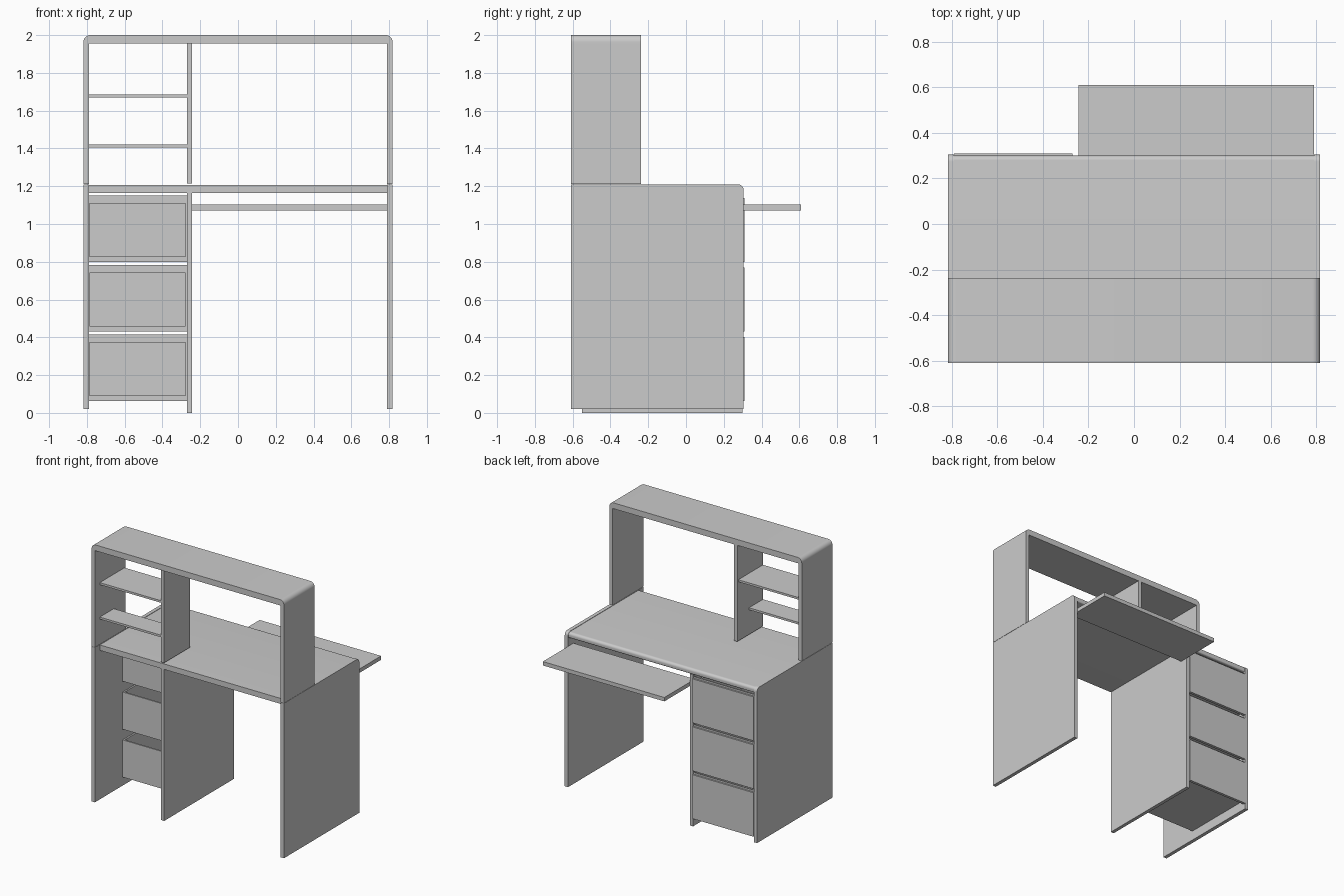
import bpy, bmesh, math

if "Cube" in bpy.data.objects:
    bpy.data.objects.remove(bpy.data.objects["Cube"])


def finish(name, bm, smooth=False):
    bmesh.ops.recalc_face_normals(bm, faces=bm.faces)
    me = bpy.data.meshes.new(name)
    bm.to_mesh(me)
    bm.free()
    ob = bpy.data.objects.new(name, me)
    bpy.context.collection.objects.link(ob)
    if smooth:
        bpy.ops.object.select_all(action='DESELECT')
        ob.select_set(True)
        bpy.context.view_layer.objects.active = ob
        bpy.ops.object.shade_smooth_by_angle(angle=math.radians(35))
    return ob


def add_box(bm, x, y, z):
    vs = [bm.verts.new((a, b, c)) for a in x for b in y for c in z]
    for f in ((0, 1, 3, 2), (4, 6, 7, 5), (0, 4, 5, 1), (2, 3, 7, 6), (0, 2, 6, 4), (1, 5, 7, 3)):
        bm.faces.new([vs[i] for i in f])


def box(name, x, y, z):
    bm = bmesh.new()
    add_box(bm, x, y, z)
    return finish(name, bm)


def rounded(u, v, radii, n=8):
    """Rectangle outline; radii = bottom-left, bottom-right, top-right, top-left."""
    corners = ((u[0], v[0], 1, 1, 180), (u[1], v[0], -1, 1, 270),
               (u[1], v[1], -1, -1, 0), (u[0], v[1], 1, -1, 90))
    pts = []
    for (cu, cv, su, sv, a0), r in zip(corners, radii):
        if r == 0:
            pts.append((cu, cv))
            continue
        for i in range(n + 1):
            a = math.radians(a0 + 90 * i / n)
            pts.append((cu + su * r + r * math.cos(a), cv + sv * r + r * math.sin(a)))
    return pts


def prism(name, pts, axis, lo, hi):
    """Extrude a (u, z) outline along x or y."""
    bm = bmesh.new()
    place = (lambda u, z, d: (d, u, z)) if axis == 'x' else (lambda u, z, d: (u, d, z))
    vs = [bm.verts.new(place(u, z, lo)) for u, z in pts]
    face = bm.faces.new(vs)
    ext = bmesh.ops.extrude_face_region(bm, geom=[face])
    move = place(0, 0, hi - lo)
    bmesh.ops.translate(bm, vec=move, verts=[e for e in ext['geom'] if isinstance(e, bmesh.types.BMVert)])
    return finish(name, bm, True)


W, IN = 0.818, 0.79          # outer and inner half width
DIV = (-0.27, -0.243)        # divider thickness span
BACK, FRONT = -0.61, 0.305   # desk depth
HUTCH = -0.238               # front of the upper shelving

# side panels: lower with rounded front top corner, upper under the roof
for side, x in (("left", (-W, -IN)), ("right", (IN, W))):
    prism(side + "_lower_panel", rounded((BACK, FRONT), (0.02, 1.21), (0, 0, 0.03, 0)), 'x', *x)
    box(side + "_upper_panel", x, (BACK, HUTCH), (1.212, 1.955))

# roof board with rounded ends
prism("top_board", rounded((-W, W), (1.955, 2.0), (0, 0, 0.035, 0.035)), 'y', BACK, HUTCH)

# desktop with softened front edge
prism("desktop", rounded((-0.55, 0.30), (1.165, 1.207), (0, 0.01, 0.02, 0)), 'x', -IN, IN)

# dividers
box("lower_divider", DIV, (-0.55, 0.30), (0, 1.165))
box("upper_divider", DIV, (-0.55, HUTCH), (1.215, 1.955))

# small shelves
box("upper_shelf", (-IN, DIV[0]), (-0.55, -0.25), (1.67, 1.686))
box("lower_shelf", (-IN, DIV[0]), (-0.55, -0.38), (1.405, 1.421))

# pull-out keyboard tray
box("keyboard_tray", (DIV[1], IN), (0.24, 0.61), (1.072, 1.102))

# drawers: open box, front board and set-back grip lip
X0, X1, T = -0.785, -0.278, 0.012
Y0, Y1 = -0.28, 0.288
for i, z in enumerate((0.063, 0.431, 0.80)):
    b, t = z + 0.026, z + 0.312
    bm = bmesh.new()
    add_box(bm, (X0, X1), (Y0, Y1), (b, b + T))
    add_box(bm, (X0, X0 + T), (Y0, Y1), (b + T, t))
    add_box(bm, (X1 - T, X1), (Y0, Y1), (b + T, t))
    add_box(bm, (X0 + T, X1 - T), (Y0, Y0 + T), (b + T, t))
    finish("drawer_box_%d" % (i + 1), bm)
    box("drawer_front_%d" % (i + 1), (-IN, DIV[0]), (Y1, 0.309), (z, z + 0.338))
    box("drawer_grip_%d" % (i + 1), (-IN, DIV[0]), (Y1, 0.296), (z + 0.338, z + 0.351))
